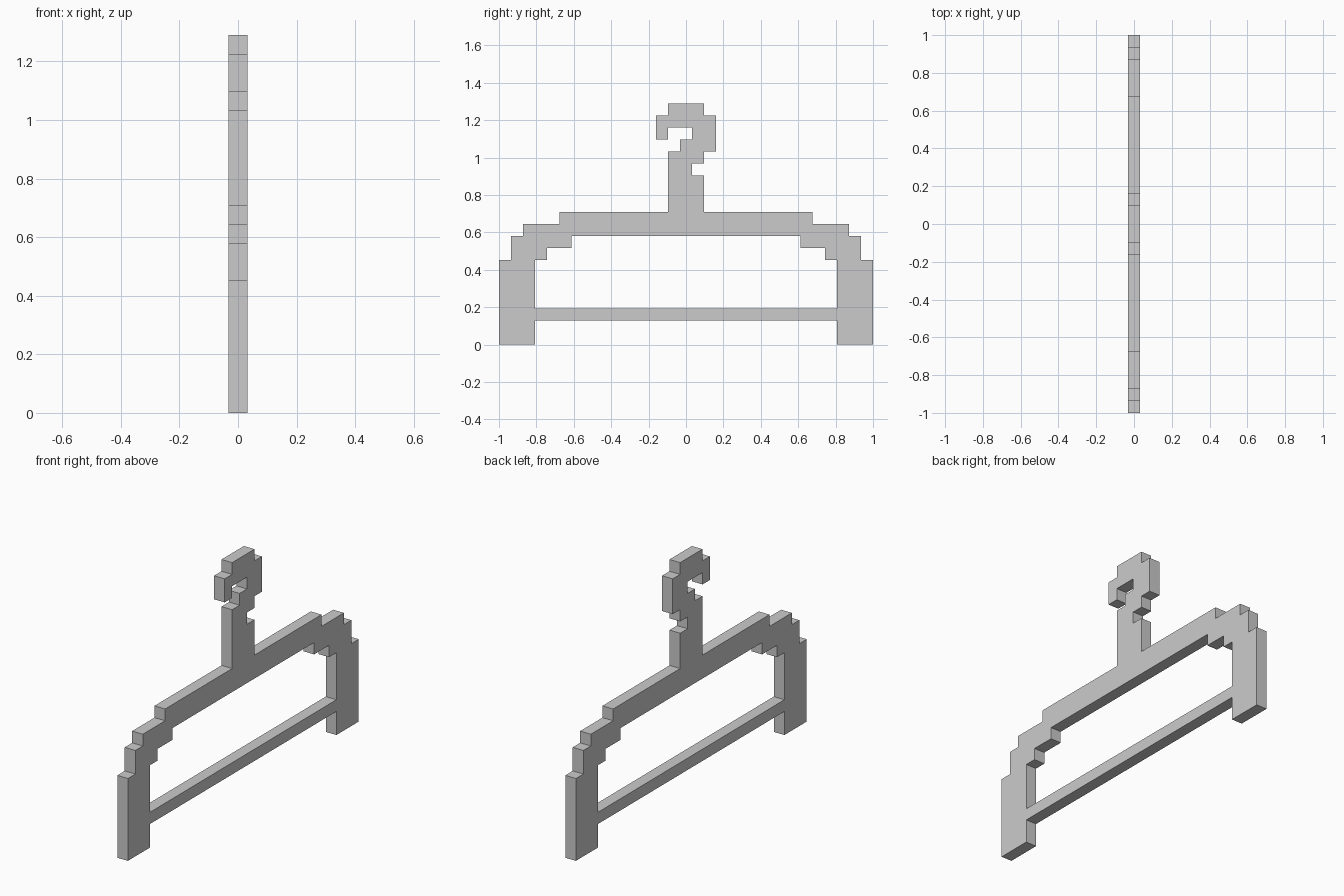
import bpy
import bmesh

if "Cube" in bpy.data.objects:
    bpy.data.objects.remove(bpy.data.objects["Cube"])

U = 2 / 31      # one blocky step; the hanger is 31 wide, 20 tall, 1 thick
MID = 31        # mirror rule: y -> MID - y


def mirrored(points):
    return [(MID - y, z) for y, z in reversed(points)]


# stepped left shoulder, from the bar's underside out and up to the neck
shoulder = [(3, 2), (3, 0), (0, 0), (0, 7), (1, 7), (1, 9), (2, 9),
            (2, 10), (5, 10), (5, 11)]

# neck and hook, running clockwise from the left foot of the neck
hook = [(14, 11), (14, 16), (15, 16), (15, 17), (16, 17), (16, 18),
        (14, 18), (14, 17), (13, 17), (13, 19), (14, 19), (14, 20),
        (17, 20), (17, 19), (18, 19), (18, 16), (17, 16), (17, 15),
        (16, 15), (16, 14), (17, 14), (17, 11)]

# left half of the opening between the shoulders and the trouser bar
opening = [(3, 3), (3, 7), (4, 7), (4, 8), (6, 8), (6, 9)]

outer = shoulder + hook + mirrored(shoulder)
inner = opening + mirrored(opening)

# fill the outline around the opening, then give it thickness
bm = bmesh.new()
edges = []
for loop in (outer, inner):
    vs = [bm.verts.new((-U / 2, (y - MID / 2) * U, z * U)) for y, z in loop]
    edges += [bm.edges.new((vs[i - 1], vs[i])) for i in range(len(vs))]
bmesh.ops.triangle_fill(bm, edges=edges, use_beauty=True, normal=(1, 0, 0))
ext = bmesh.ops.extrude_face_region(bm, geom=bm.faces[:], use_keep_orig=True)
new_verts = [g for g in ext["geom"] if isinstance(g, bmesh.types.BMVert)]
bmesh.ops.translate(bm, verts=new_verts, vec=(U, 0, 0))
bmesh.ops.recalc_face_normals(bm, faces=bm.faces[:])

mesh = bpy.data.meshes.new("coat_hanger")
bm.to_mesh(mesh)
bm.free()
hanger = bpy.data.objects.new("coat_hanger", mesh)
bpy.context.collection.objects.link(hanger)
